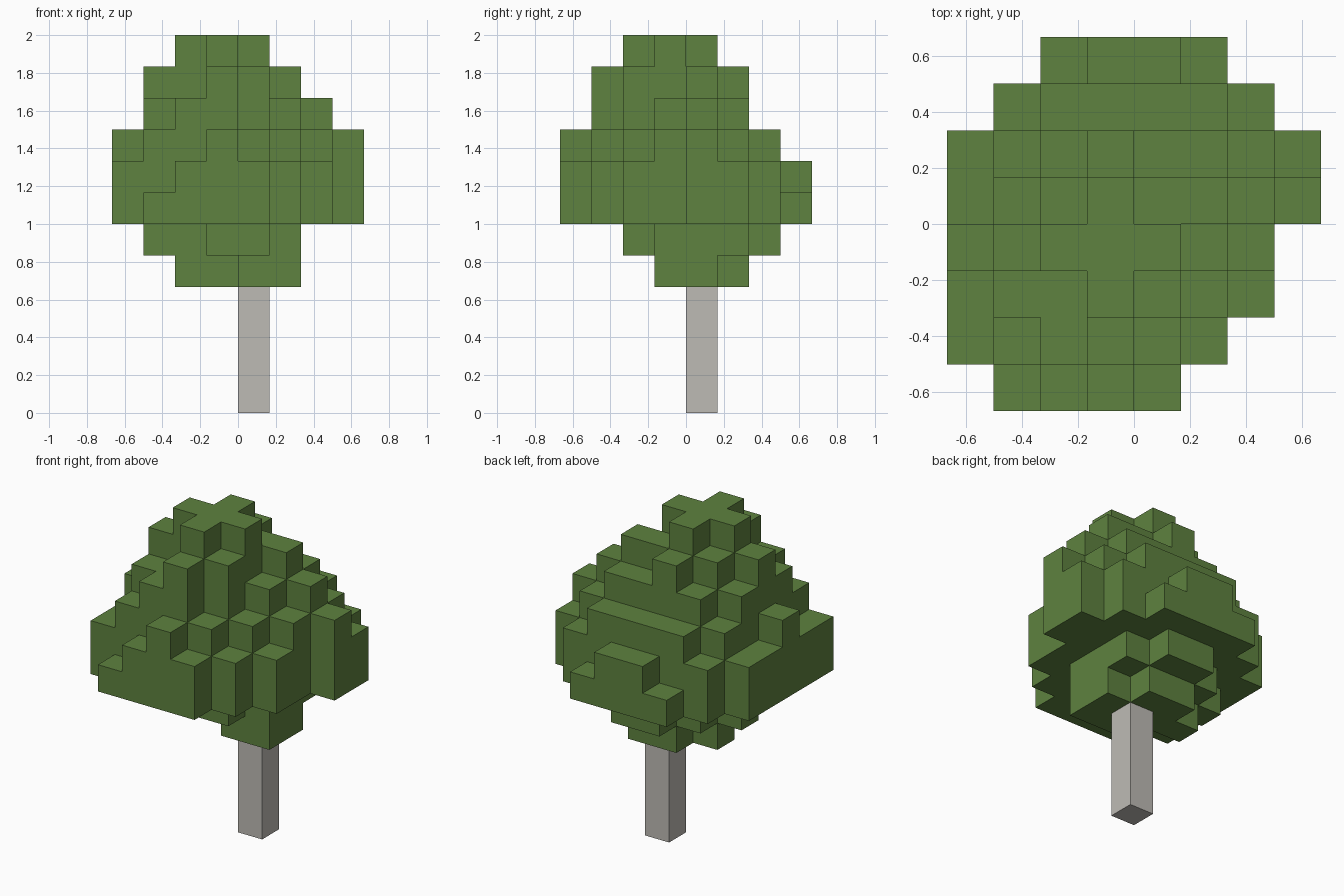
import bpy
import bmesh
from mathutils import Vector

if "Cube" in bpy.data.objects:
    bpy.data.objects.remove(bpy.data.objects["Cube"], do_unlink=True)

UNIT = 1 / 6      # size of one block
HALF = 4          # blocks from the centre to the edge of the crown
SKIRT = 6         # level of the flat underside of the crown

# Crown top level per column, back row first, left to right; dots are empty
CROWN_TOP = [
    "..7887..",
    ".899998.",
    "89abaa98",
    "8abcbba9",
    "9bccca9.",
    "8aacb98.",
    "89ab98..",
    ".7898...",
]

# Lower level of the columns that hang under the skirt
CROWN_BASE = [
    "........",
    "...55...",
    "..5445..",
    ".54444..",
    "...544..",
    "...55...",
    "........",
    "........",
]


def make_material(name, color):
    mat = bpy.data.materials.new(name)
    mat.use_nodes = True
    mat.diffuse_color = color
    mat.node_tree.nodes["Principled BSDF"].inputs["Base Color"].default_value = color
    return mat


def make_blocks(name, cells, mat):
    """Skin a set of block cells with outer faces only, merging flat areas."""
    bm = bmesh.new()
    for cell in cells:
        for axis in range(3):
            for side in (-1, 1):
                step = [0, 0, 0]
                step[axis] = side
                if tuple(c + s for c, s in zip(cell, step)) in cells:
                    continue
                normal = Vector(step)
                u = Vector([float(i == (axis + 1) % 3) for i in range(3)])
                v = normal.cross(u)
                mid = Vector(cell) + Vector((.5, .5, .5)) + normal / 2
                corners = [(-u - v), (u - v), (u + v), (-u + v)]
                bm.faces.new([bm.verts.new((mid + c / 2) * UNIT) for c in corners])
    bmesh.ops.remove_doubles(bm, verts=bm.verts[:], dist=UNIT / 100)
    bmesh.ops.dissolve_limit(bm, angle_limit=.01, verts=bm.verts[:], edges=bm.edges[:])
    mesh = bpy.data.meshes.new(name)
    bm.to_mesh(mesh)
    bm.free()
    mesh.materials.append(mat)
    obj = bpy.data.objects.new(name, mesh)
    bpy.context.collection.objects.link(obj)
    return obj


leaf_green = make_material("leaf_green", (.112, .223, .05, 1))
bark_grey = make_material("bark_grey", (.515, .497, .462, 1))

# Crown: stack each column from its base to its top
crown = set()
for row, (tops, bases) in enumerate(zip(CROWN_TOP, CROWN_BASE)):
    for col, (top, base) in enumerate(zip(tops, bases)):
        if top != ".":
            low = SKIRT if base == "." else int(base)
            for level in range(low, int(top, 16)):
                crown.add((col - HALF, HALF - 1 - row, level))
make_blocks("crown", crown, leaf_green)

# Trunk: a single square post up to the crown
make_blocks("trunk", {(0, 0, level) for level in range(4)}, bark_grey)
